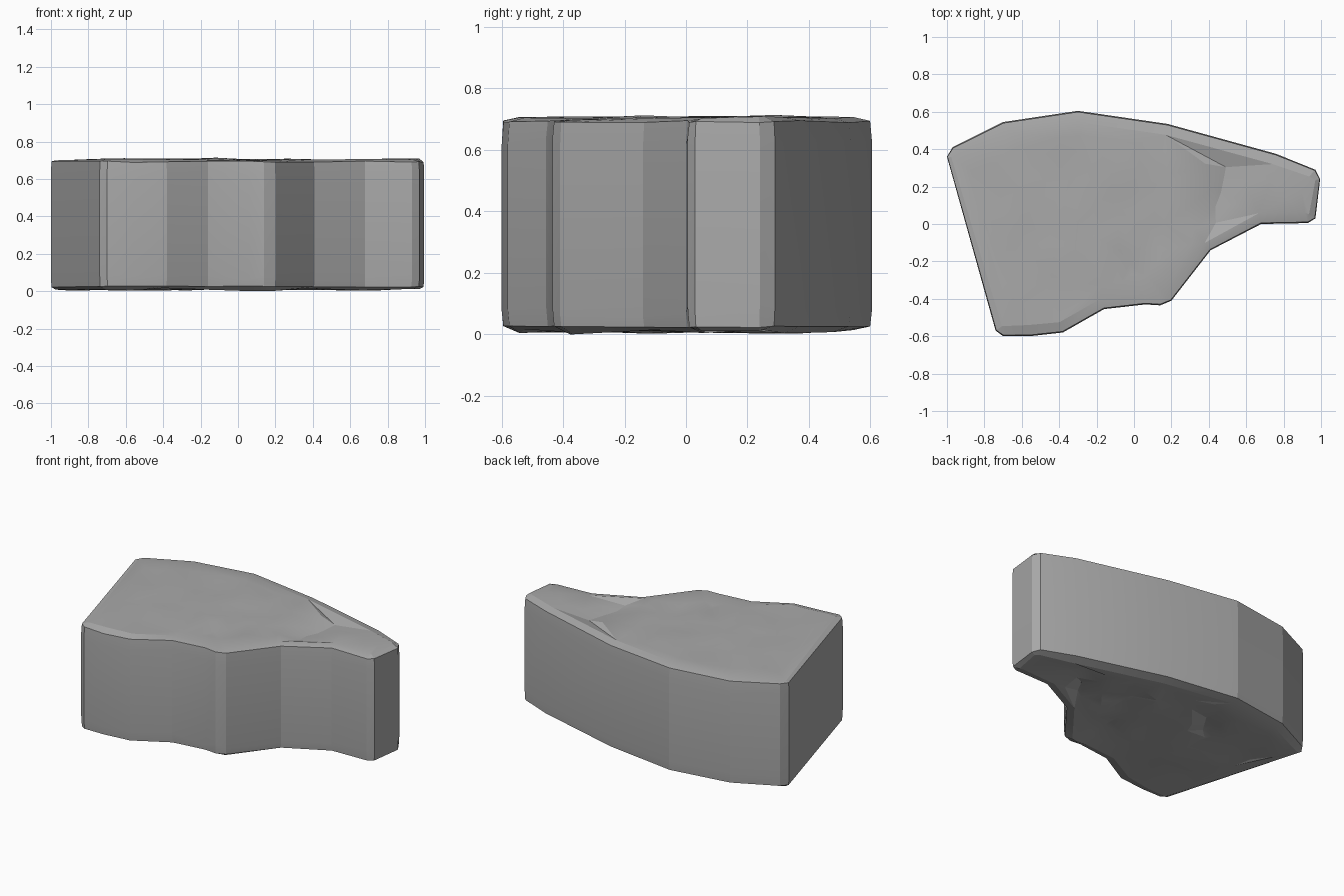
import bpy, bmesh, math, random
from mathutils import Vector, noise
from mathutils.geometry import delaunay_2d_cdt, intersect_point_line

if "Cube" in bpy.data.objects:
    bpy.data.objects.remove(bpy.data.objects["Cube"], do_unlink=True)
random.seed(7)

# Plan outline of the slab, counter-clockwise
outline = [Vector(p) for p in (
    (-.74, -.57), (-.70, -.60), (-.56, -.60), (-.38, -.58), (-.16, -.455),
    (.06, -.43), (.14, -.435), (.20, -.41), (.41, -.14), (.68, 0), (.93, .005),
    (.97, .03), (.995, .24), (.97, .29), (.76, .375), (.18, .535), (-.30, .605),
    (-.70, .545), (-.97, .41), (-1, .36))]
count = len(outline)


def inward(i):
    """Inward direction at an outline corner."""
    t = ((outline[i] - outline[i - 1]).normalized()
         + (outline[(i + 1) % count] - outline[i]).normalized()).normalized()
    return Vector((-t.y, t.x))


def inset(width):
    """Outline moved in, more along the front and back than at the ends."""
    return [p + inward(i) * width * (.3 + .7 * abs(inward(i).y))
            for i, p in enumerate(outline)]


def groove(p, a, b, depth, width):
    """Depth of a chipped groove running from a to b."""
    a, b = Vector(a), Vector(b)
    q, t = intersect_point_line(p, a, b)
    q = a.lerp(b, min(1, max(0, t)))
    return depth * max(0, 1 - (p - q.to_2d()).length / width)


def sink(p, top):
    """How far the rough face lies below its highest level."""
    d = .009 + .012 * noise.noise(Vector((p.x * 4, p.y * 4, 3 if top else 9)))
    if top:
        d += groove(p, (.42, .0), (.52, .32), .03, .13)
        d += groove(p, (-.05, -.25), (.08, -.12), .015, .1)
    else:
        d += groove(p, (.45, .05), (.6, .25), .04, .12)
        d += groove(p, (.1, -.2), (.2, .2), .03, .12)
        d += groove(p, (-.4, .2), (-.3, .35), .03, .1)
    return max(0, d)


bm = bmesh.new()


def add_ring(points, height):
    return [bm.verts.new((p.x, p.y, height(p))) for p in points]


def bridge(low, high):
    for i in range(count):
        j = (i + 1) % count
        bm.faces.new((low[i], low[j], high[j], high[i]))


def rough_cap(top):
    """Irregular triangulated face filling the inset ring; returns that ring."""
    rim = inset(.06)
    loose = []
    for gx in range(-9, 10):
        for gy in range(-6, 6):
            p = Vector((gx * .1 + random.uniform(-.04, .04),
                        gy * .1 + random.uniform(-.04, .04)))
            gap = min((p - a.lerp(b, min(1, max(0, intersect_point_line(p, a, b)[1])))).length
                      for a, b in zip(rim, rim[1:] + rim[:1]))
            if gap > .04:
                loose.append(p)
    edges = [(i, (i + 1) % count) for i in range(count)]
    pts, _, tris, *_ = delaunay_2d_cdt(rim + loose, edges, [], 1, 1e-5)
    verts = add_ring(pts, lambda p: .715 - sink(p, top) if top else sink(p, top))
    for tri in tris:
        bm.faces.new([verts[i] for i in (tri if top else reversed(tri))])
    for v in [v for v in verts if not v.link_faces]:
        bm.verts.remove(v)
    return verts[:count]


def jitter(base, amount):
    return lambda p: base + random.uniform(-amount, amount)


# Worn walls, with slightly uneven bands near the rims
rings = [rough_cap(False),
         add_ring(inset(.006), jitter(.025, .003)),
         add_ring(outline, jitter(.08, .025)),
         add_ring(outline, jitter(.63, .025)),
         add_ring(inset(.006), jitter(.692, .004)),
         rough_cap(True)]
for low, high in zip(rings, rings[1:]):
    bridge(low, high)
bmesh.ops.recalc_face_normals(bm, faces=bm.faces)

mesh = bpy.data.meshes.new("rock_slab")
bm.to_mesh(mesh)
bm.free()
slab = bpy.data.objects.new("rock_slab", mesh)
bpy.context.collection.objects.link(slab)

# Plain grey stone
stone = bpy.data.materials.new("grey_stone")
stone.use_nodes = True
grey = (.4, .4, .4, 1)
stone.diffuse_color = grey
stone.node_tree.nodes["Principled BSDF"].inputs["Base Color"].default_value = grey
mesh.materials.append(stone)

# Soften shallow facets, keep the rims crisp
bpy.context.view_layer.objects.active = slab
slab.select_set(True)
bpy.ops.object.shade_smooth_by_angle(angle=math.radians(12))
